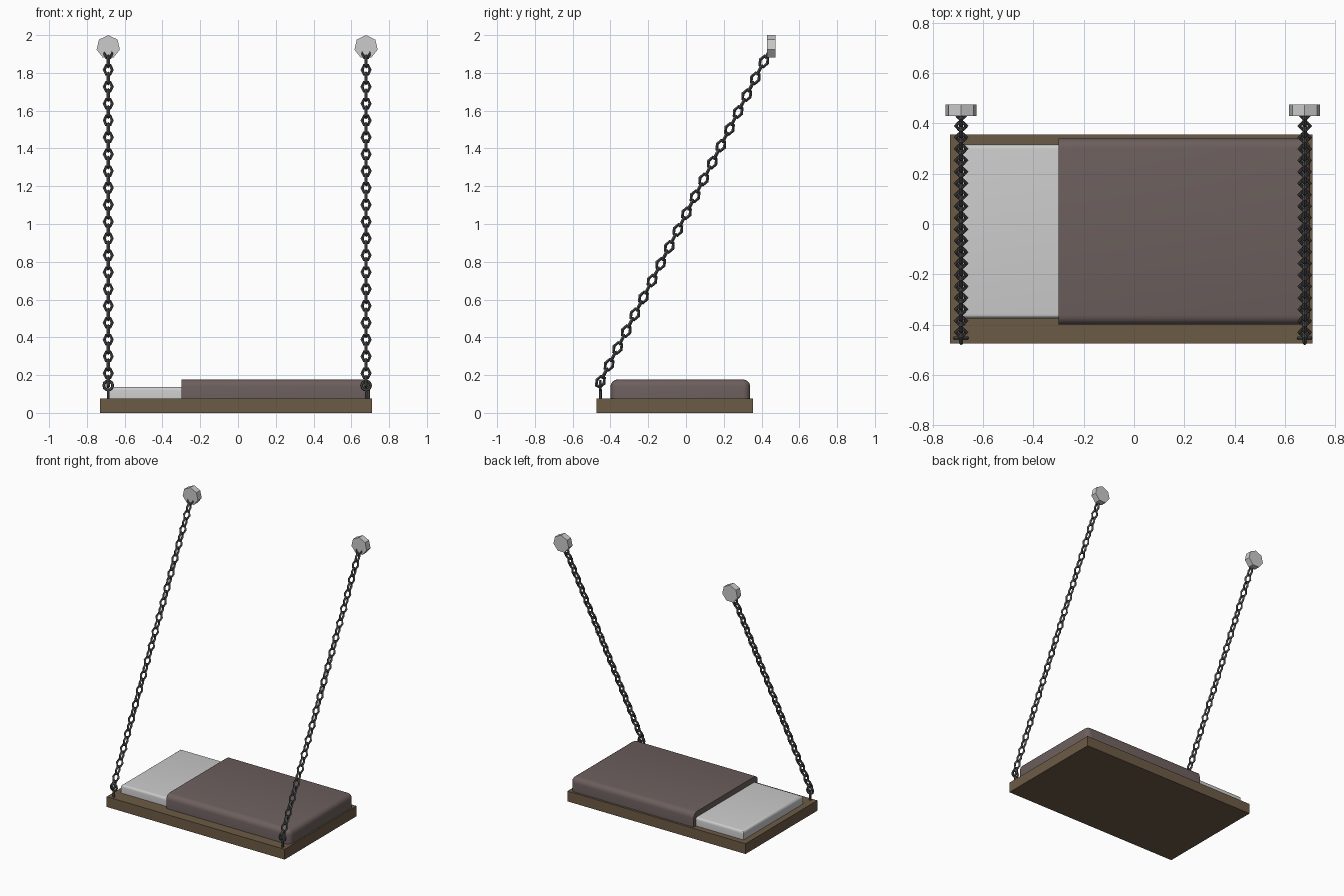
import bpy, bmesh, math
from mathutils import Vector, Matrix

if "Cube" in bpy.data.objects:
    bpy.data.objects.remove(bpy.data.objects["Cube"])


def material(name, rgb):
    m = bpy.data.materials.new(name)
    m.diffuse_color = (*rgb, 1)
    m.use_nodes = True
    m.node_tree.nodes["Principled BSDF"].inputs["Base Color"].default_value = m.diffuse_color
    return m


WOOD = material("wood", (0.15, 0.105, 0.06))
CLOTH = material("cloth", (0.15, 0.115, 0.11))
STEEL = material("steel", (0.08, 0.08, 0.08))


def finish(name, bm, mat=None, smooth=False):
    bmesh.ops.recalc_face_normals(bm, faces=bm.faces)
    me = bpy.data.meshes.new(name)
    bm.to_mesh(me)
    bm.free()
    ob = bpy.data.objects.new(name, me)
    bpy.context.collection.objects.link(ob)
    if mat:
        me.materials.append(mat)
    if smooth:
        bpy.ops.object.select_all(action='DESELECT')
        ob.select_set(True)
        bpy.context.view_layer.objects.active = ob
        bpy.ops.object.shade_smooth_by_angle(angle=math.radians(35))
    return ob


def box(name, lo, hi, mat=None, bevel=0.0, pick=None):
    lo, hi = Vector(lo), Vector(hi)
    bm = bmesh.new()
    size = Matrix.Diagonal((*(hi - lo), 1))
    bmesh.ops.create_cube(bm, size=1, matrix=Matrix.Translation((lo + hi) / 2) @ size)
    if bevel:
        edges = [e for e in bm.edges if pick((e.verts[0].co + e.verts[1].co) / 2)]
        bmesh.ops.bevel(bm, geom=edges, offset=bevel, segments=4, profile=0.5, affect='EDGES')
    return finish(name, bm, mat, bool(bevel))


def ring(bm, matrix, rx, rz, wire, sides, wire_sides=4):
    """Low-poly ring lying in the local XZ plane."""
    loops = []
    for i in range(sides):
        a = 2 * math.pi * i / sides
        out = Vector((math.cos(a), 0, math.sin(a)))
        c = Vector((rx * out.x, 0, rz * out.z))
        loops.append([bm.verts.new(matrix @ (c + wire * (
            math.cos(b) * out + math.sin(b) * Vector((0, 1, 0)))))
            for b in (2 * math.pi * j / wire_sides for j in range(wire_sides))])
    for i in range(sides):
        p, q = loops[i], loops[(i + 1) % sides]
        for j in range(wire_sides):
            k = (j + 1) % wire_sides
            bm.faces.new((p[j], p[k], q[k], q[j]))


# Bed platform, mattress and blanket
box("board", (-0.73, -0.475, 0), (0.71, 0.355, 0.075), WOOD)
box("mattress", (-0.685, -0.375, 0.076), (0.66, 0.315, 0.137), None, 0.018,
    lambda c: c.z > 0.13)
box("blanket", (-0.30, -0.40, 0.075), (0.70, 0.34, 0.177), CLOTH, 0.038,
    lambda c: c.z > 0.1 and c.x > -0.29)

START, END = Vector((0, -0.453, 0.165)), Vector((0, 0.435, 1.905))
LINKS = 40
axis = (END - START).normalized()
tilt = Vector((0, 0, 1)).rotation_difference(axis).to_matrix().to_4x4()

for side, x in (("left", -0.687), ("right", 0.678)):
    # Chain of alternating hexagonal links
    bm = bmesh.new()
    for i in range(LINKS):
        p = START.lerp(END, i / (LINKS - 1)) + Vector((x, 0, 0))
        turn = Matrix.Rotation(math.pi / 2 * ((i + 1) % 2), 4, 'Z')
        ring(bm, Matrix.Translation(p) @ tilt @ turn, 0.021, 0.031, 0.0085, 6)
    finish(side + "_chain", bm, STEEL)

    # Eye bolt fixing the chain to the board
    bm = bmesh.new()
    ring(bm, Matrix.Translation((x, -0.453, 0.145)), 0.024, 0.024, 0.008, 10, 6)
    bmesh.ops.create_cone(bm, cap_ends=True, segments=6, radius1=0.008, radius2=0.008,
                          depth=0.06, matrix=Matrix.Translation((x, -0.453, 0.095)))
    finish(side + "_eye_bolt", bm, STEEL)

    # Seven-sided wall mount
    bm = bmesh.new()
    pose = Matrix.Translation((x, 0.4525, 1.937)) @ Matrix.Rotation(math.pi / 2, 4, 'X')
    bmesh.ops.create_cone(bm, cap_ends=True, segments=7, radius1=0.063, radius2=0.063,
                          depth=0.045, matrix=pose)
    finish(side + "_wall_mount", bm)
